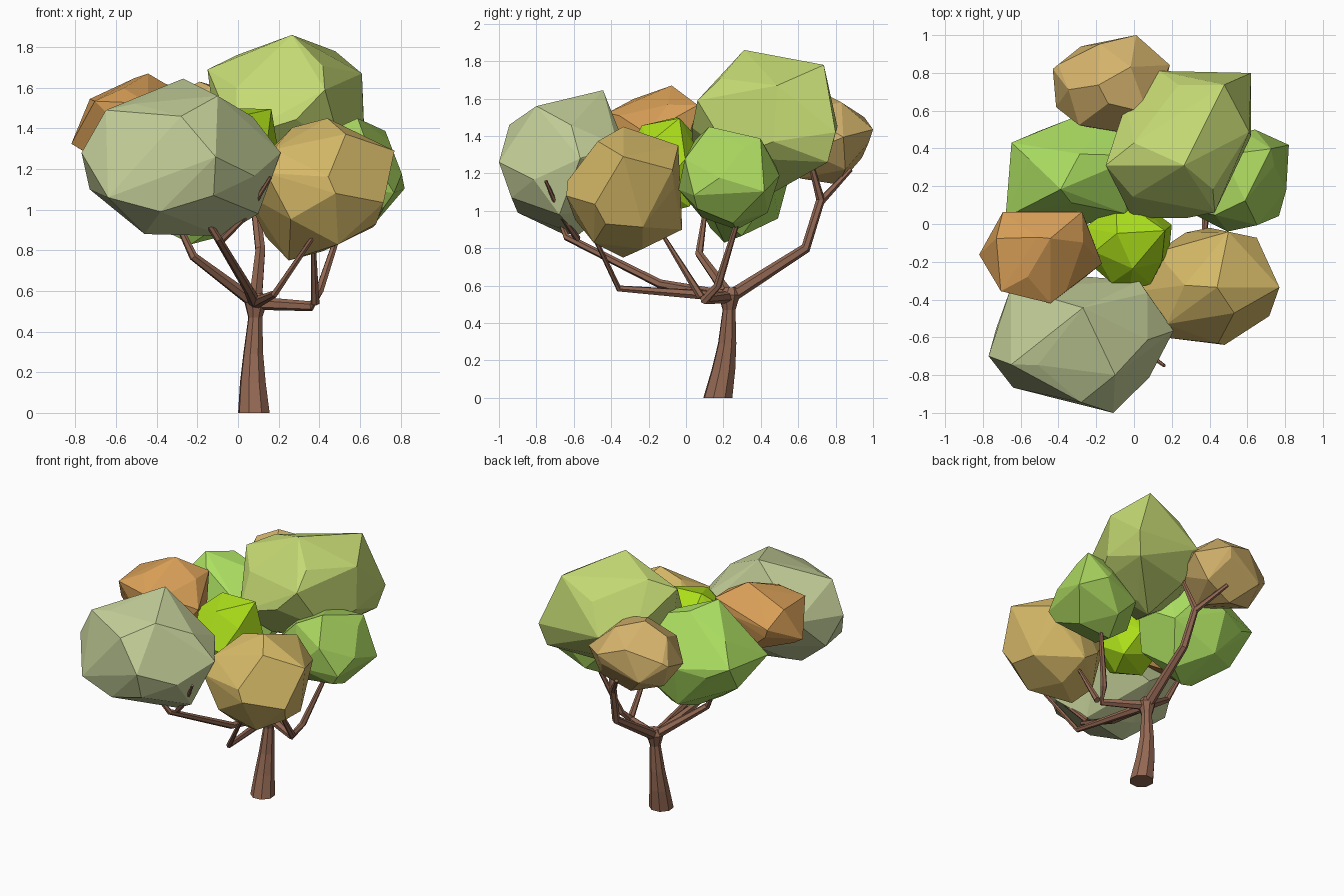
import bpy, bmesh, math, random
from mathutils import Vector

random.seed(4)


def material(name, rgb):
    m = bpy.data.materials.new(name)
    m.diffuse_color = tuple((c / 255) ** 2.2 for c in rgb) + (1,)
    return m


def finish(bm, name, mat):
    bmesh.ops.recalc_face_normals(bm, faces=bm.faces)
    me = bpy.data.meshes.new(name)
    bm.to_mesh(me)
    bm.free()
    me.materials.append(mat)
    ob = bpy.data.objects.new(name, me)
    bpy.context.collection.objects.link(ob)
    return ob


def foliage(name, rgb, lo, hi, corners, count=16, fill=0.9):
    """Faceted clump: hull of an ellipsoid scatter plus its main corners, fitted to lo..hi."""
    lo, hi = Vector(lo), Vector(hi)
    mid, half = (lo + hi) / 2, (hi - lo) / 2
    pts = [Vector(c) for c in corners]
    turn = random.uniform(0, 6)
    for i in range(count):
        h = 1 - (2 * i + 1) / count
        a = i * 2.39996 + turn
        r = math.sqrt(1 - h * h)
        d = Vector((r * math.cos(a), r * math.sin(a), h)) * fill * random.uniform(0.97, 1.07)
        pts.append(mid + d * half)
    for k in range(3):
        a, b = min(p[k] for p in pts), max(p[k] for p in pts)
        for p in pts:
            p[k] = lo[k] + (p[k] - a) / (b - a) * (hi[k] - lo[k])
    bm = bmesh.new()
    for p in pts:
        bm.verts.new(p)
    bmesh.ops.convex_hull(bm, input=bm.verts)
    bmesh.ops.delete(bm, geom=[v for v in bm.verts if not v.link_faces], context='VERTS')
    bmesh.ops.dissolve_limit(bm, angle_limit=math.radians(5), verts=bm.verts, edges=bm.edges)
    finish(bm, name, material(name, rgb))


def limb(name, path, radii, sides=6, flat_base=False):
    """Tapered faceted tube along a path."""
    pts = [Vector(p) for p in path]
    bm = bmesh.new()
    rings = []
    for i, p in enumerate(pts):
        t = (pts[min(i + 1, len(pts) - 1)] - pts[max(i - 1, 0)]).normalized()
        if flat_base:
            t = Vector((0, 0, 1))
        if not rings:
            u = t.cross(Vector((0.3, 1, 0.1))).normalized()
        u = (u - t * u.dot(t)).normalized()
        w = t.cross(u)
        rings.append([bm.verts.new(p + radii[i] * (u * math.cos(k * math.tau / sides)
                                                   + w * math.sin(k * math.tau / sides)))
                      for k in range(sides)])
    for a, b in zip(rings, rings[1:]):
        for k in range(sides):
            j = (k + 1) % sides
            bm.faces.new((a[k], a[j], b[j], b[k]))
    bm.faces.new(rings[0])
    bm.faces.new(rings[-1])
    finish(bm, name, bark)


# trunk
bark = material("bark", (146, 104, 84))
hub = (0.085, 0.235, 0.54)
limb("trunk", [(0.078, 0.17, 0), (0.073, 0.2, 0.15), (0.075, 0.22, 0.29), (0.085, 0.23, 0.47),
               (0.088, 0.232, 0.55), (0.09, 0.24, 0.59)],
     [0.081, 0.066, 0.051, 0.036, 0.06, 0.035], 8, True)

# branches, then the forks that leave them
limb("back_branch", [hub, (0.11, 0.64, 0.8), (0.08, 0.72, 1.06), (0.14, 0.66, 1.28)],
     [0.036, 0.027, 0.024, 0.014])
limb("back_fork", [(0.08, 0.72, 1.05), (-0.06, 0.88, 1.22)], [0.022, 0.013])
limb("right_front_branch", [hub, (0.18, -0.36, 0.585), (0.38, -0.5, 0.88)], [0.03, 0.018, 0.012])
limb("right_branch", [hub, (0.36, 0.1, 0.525), (0.4, 0.17, 0.6), (0.52, 0.28, 0.96)],
     [0.033, 0.025, 0.022, 0.013])
limb("right_fork", [(0.38, 0.08, 0.54), (0.37, -0.13, 0.88)], [0.022, 0.01])
limb("left_branch", [hub, (-0.22, 0.07, 0.77), (-0.32, 0.1, 0.98)], [0.033, 0.022, 0.013])
limb("front_branch", [hub, (0.05, -0.14, 0.61), (-0.1, -0.64, 0.86), (-0.2, -0.7, 1.02)],
     [0.032, 0.024, 0.019, 0.012])
limb("front_fork", [(-0.08, -0.58, 0.85), (0.05, -0.67, 0.98), (0.16, -0.75, 1.16)],
     [0.018, 0.014, 0.009])

# foliage clumps
foliage("sage_clump", (196, 207, 152), (-0.77, -1, 0.87), (0.21, -0.27, 1.645), [
    (-0.27, -0.5, 1.645), (0.21, -0.61, 1.28), (-0.11, -1, 1.26), (-0.64, -0.88, 1.06),
    (-0.77, -0.73, 1.28), (-0.65, -0.77, 1.49), (-0.1, -0.82, 1.56), (-0.28, -0.95, 1.46),
    (-0.46, -0.7, 0.88), (-0.08, -0.62, 0.87), (0.1, -0.71, 0.98), (-0.65, -0.4, 1.33),
    (0.07, -0.43, 1.35), (-0.38, -0.91, 0.99), (-0.12, -0.94, 1.07), (-0.73, -0.6, 1.1)],
        12, 0.9)
foliage("tall_clump", (196, 217, 115), (-0.15, 0.03, 1.08), (0.62, 0.81, 1.86), [
    (0.27, 0.33, 1.86), (0.48, 0.74, 1.78), (0.61, 0.5, 1.67), (0.62, 0.8, 1.42),
    (0.14, 0.81, 1.45), (-0.14, 0.33, 1.69), (0.43, 0.09, 1.59), (0, 0.06, 1.35),
    (0.58, 0.76, 1.26), (0.62, 0.48, 1.37), (0.25, 0.45, 1.08)], 14, 0.9)
foliage("front_tan_clump", (212, 183, 103), (0.01, -0.64, 0.75), (0.77, -0.02, 1.45), [
    (0.44, -0.33, 1.45), (0.77, -0.33, 1.29), (0.68, -0.42, 0.93), (0.25, -0.33, 0.75),
    (0.48, -0.62, 1.08), (0.14, -0.58, 1.18), (0.5, -0.05, 1.35), (0.4, -0.03, 0.9),
    (0.01, -0.35, 1.15), (0.65, -0.08, 1.22)], 16, 0.94)
foliage("orange_clump", (216, 158, 88), (-0.82, -0.42, 1.15), (-0.17, 0.07, 1.67), [
    (-0.46, -0.1, 1.67), (-0.71, -0.36, 1.54), (-0.82, -0.18, 1.34), (-0.46, -0.42, 1.53),
    (-0.3, 0.03, 1.57), (-0.7, 0.03, 1.45)], 16, 0.93)
foliage("left_green_clump", (172, 224, 98), (-0.68, 0, 0.83), (0.17, 0.57, 1.63), [
    (-0.4, 0.2, 1.63), (-0.68, 0.06, 1.25), (-0.65, 0.43, 1.28), (-0.32, 0.56, 1.25),
    (-0.25, 0.22, 0.83)], 16, 0.93)
foliage("right_green_clump", (168, 212, 95), (0.25, -0.04, 0.9), (0.82, 0.5, 1.45), [
    (0.73, 0.4, 1.39), (0.82, 0.42, 1.12), (0.77, 0.05, 1.1), (0.6, 0.13, 1.45),
    (0.65, 0.5, 1.2)], 18, 0.97)
foliage("back_tan_clump", (212, 178, 108), (-0.43, 0.48, 1.14), (0.19, 1, 1.63), [
    (0.02, 1, 1.44), (-0.4, 0.83, 1.4), (0.19, 0.85, 1.4), (-0.17, 0.75, 1.63)], 18, 0.96)
foliage("lime_clump", (172, 224, 32), (-0.26, -0.35, 0.98), (0.2, 0.12, 1.5), [
    (-0.03, -0.35, 1.25), (0.15, -0.05, 1.49)], 18, 0.97)
